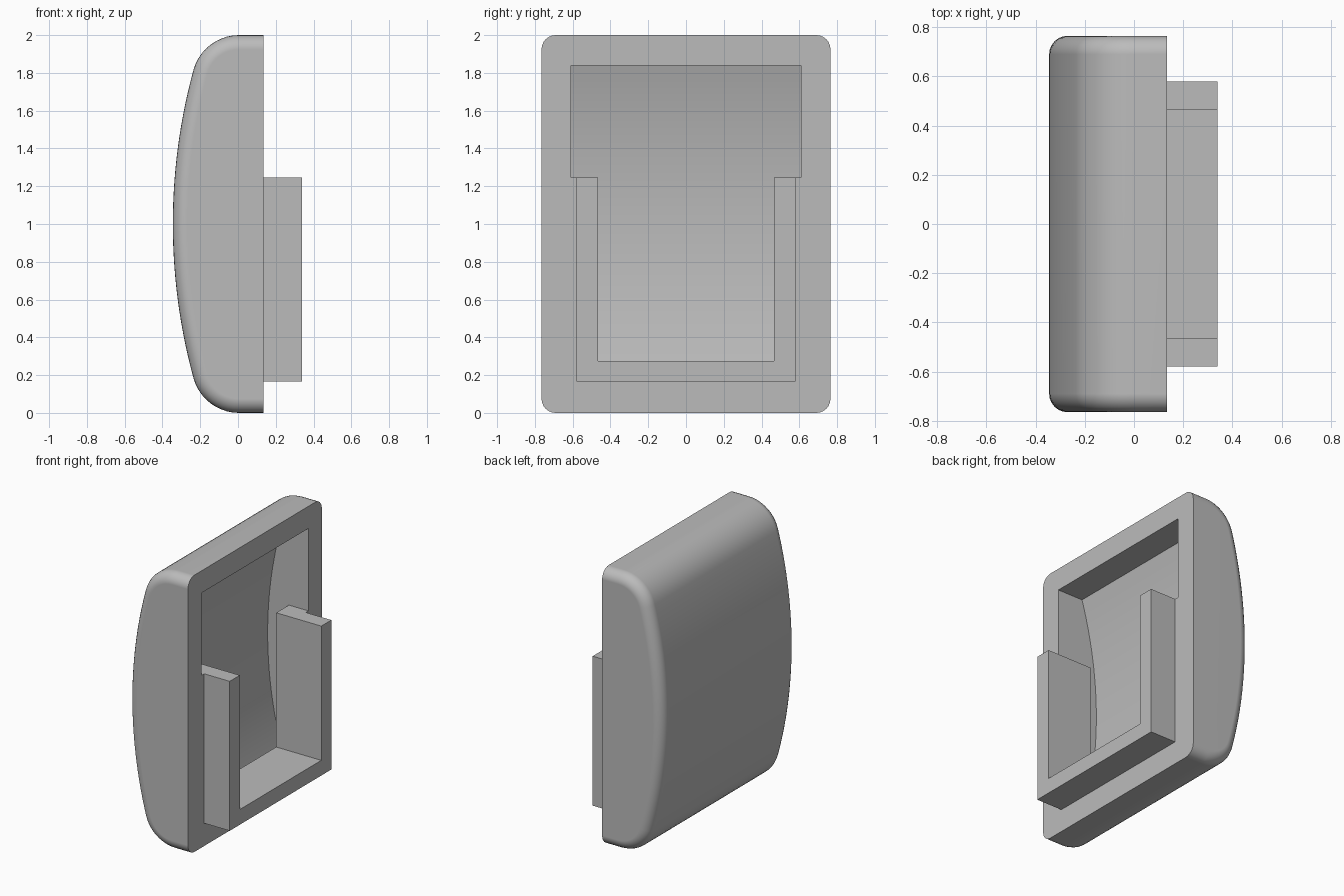
import bpy, bmesh
from math import sin, cos, asin, radians

cube = bpy.data.objects.get("Cube")
if cube:
    bpy.data.objects.remove(cube, do_unlink=True)

HALF_Y = 0.765      # half width of the housing
BACK_X = 0.135      # flat mounting face
WALL = 0.155        # shell thickness
BOW_R = 3.1         # radius of the bowed face
BOW_X = BOW_R - 0.345
CORNER_R = 0.25     # rounding between bowed face and ends

grey = bpy.data.materials.new("plain grey")
grey.diffuse_color = (0.5, 0.5, 0.5, 1)
grey.use_nodes = True
grey.node_tree.nodes["Principled BSDF"].inputs["Base Color"].default_value = (0.5, 0.5, 0.5, 1)


def prism(name, profile, half_y, edge_round=0.0):
    """Extrude an x-z profile symmetrically along y, optionally rounding its rims."""
    bm = bmesh.new()
    face = bm.faces.new([bm.verts.new((x, -half_y, z)) for x, z in profile])
    ext = bmesh.ops.extrude_face_region(bm, geom=[face])
    for v in ext["geom"]:
        if isinstance(v, bmesh.types.BMVert):
            v.co.y = half_y
    bmesh.ops.recalc_face_normals(bm, faces=bm.faces)
    if edge_round:
        rims = [e for e in bm.edges
                if abs(e.verts[0].co.y - e.verts[1].co.y) < 1e-5
                and min(v.co.x for v in e.verts) < BACK_X - 1e-4]
        bmesh.ops.bevel(bm, geom=rims, offset=edge_round, offset_type='OFFSET',
                        segments=6, profile=0.5, affect='EDGES', clamp_overlap=False)
    mesh = bpy.data.meshes.new(name)
    bm.to_mesh(mesh)
    bm.free()
    mesh.materials.append(grey)
    obj = bpy.data.objects.new(name, mesh)
    bpy.context.collection.objects.link(obj)
    return obj


def box(name, x0, x1, z0, z1, half_y):
    return prism(name, [(x0, z0), (x1, z0), (x1, z1), (x0, z1)], half_y)


def arc(cx, cz, r, a0, a1, n):
    """Points on an arc; angle zero points to -x, positive turns towards +z."""
    steps = [a0 + (a1 - a0) * i / n for i in range(n + 1)]
    return [(cx - r * cos(a), cz + r * sin(a)) for a in steps]


def combine(target, tool, operation):
    mod = target.modifiers.new(operation.lower(), 'BOOLEAN')
    mod.operation = operation
    mod.solver = 'EXACT'
    mod.object = tool
    bpy.context.view_layer.objects.active = target
    bpy.ops.object.modifier_apply(modifier=mod.name)
    bpy.data.objects.remove(tool, do_unlink=True)


# Housing: bowed face, rounded ends, flat mounting face
tangent = asin((1 - CORNER_R) / (BOW_R - CORNER_R))
fillet_x = BOW_X - (BOW_R - CORNER_R) * cos(tangent)
upper = arc(BOW_X, 1, BOW_R, 0, tangent, 14)
upper += arc(fillet_x, 2 - CORNER_R, CORNER_R, tangent, radians(90), 10)[1:]
upper.append((BACK_X, 2))
lower = [(x, 2 - z) for x, z in reversed(upper[1:])]
housing = prism("housing", lower + upper, HALF_Y, 0.075)

# Raised block that becomes the U-shaped lip
combine(housing, box("lip_block", 0.05, 0.34, 0.165, 1.4, 0.58), 'UNION')

# Hollow interior following the bowed face
inner_r = BOW_R - WALL
reach = asin((1 - 0.16) / inner_r)
cavity = arc(BOW_X, 1, inner_r, -reach, reach, 28)
cavity += [(BACK_X - WALL, 1.84), (BACK_X - WALL, 0.16)]
combine(housing, prism("cavity_cutter", cavity, 0.61), 'DIFFERENCE')

# Wide upper window and narrower slot between the lip arms
combine(housing, box("window_cutter", -0.04, 0.5, 1.245, 1.84, 0.61), 'DIFFERENCE')
combine(housing, box("slot_cutter", -0.04, 0.5, 0.275, 1.5, 0.465), 'DIFFERENCE')

# Smooth rounded surfaces, crisp edges elsewhere
bpy.ops.object.select_all(action='DESELECT')
housing.select_set(True)
bpy.context.view_layer.objects.active = housing
bpy.ops.object.shade_smooth_by_angle(angle=radians(25))
weighted = housing.modifiers.new("weighted_normals", 'WEIGHTED_NORMAL')
weighted.keep_sharp = True
